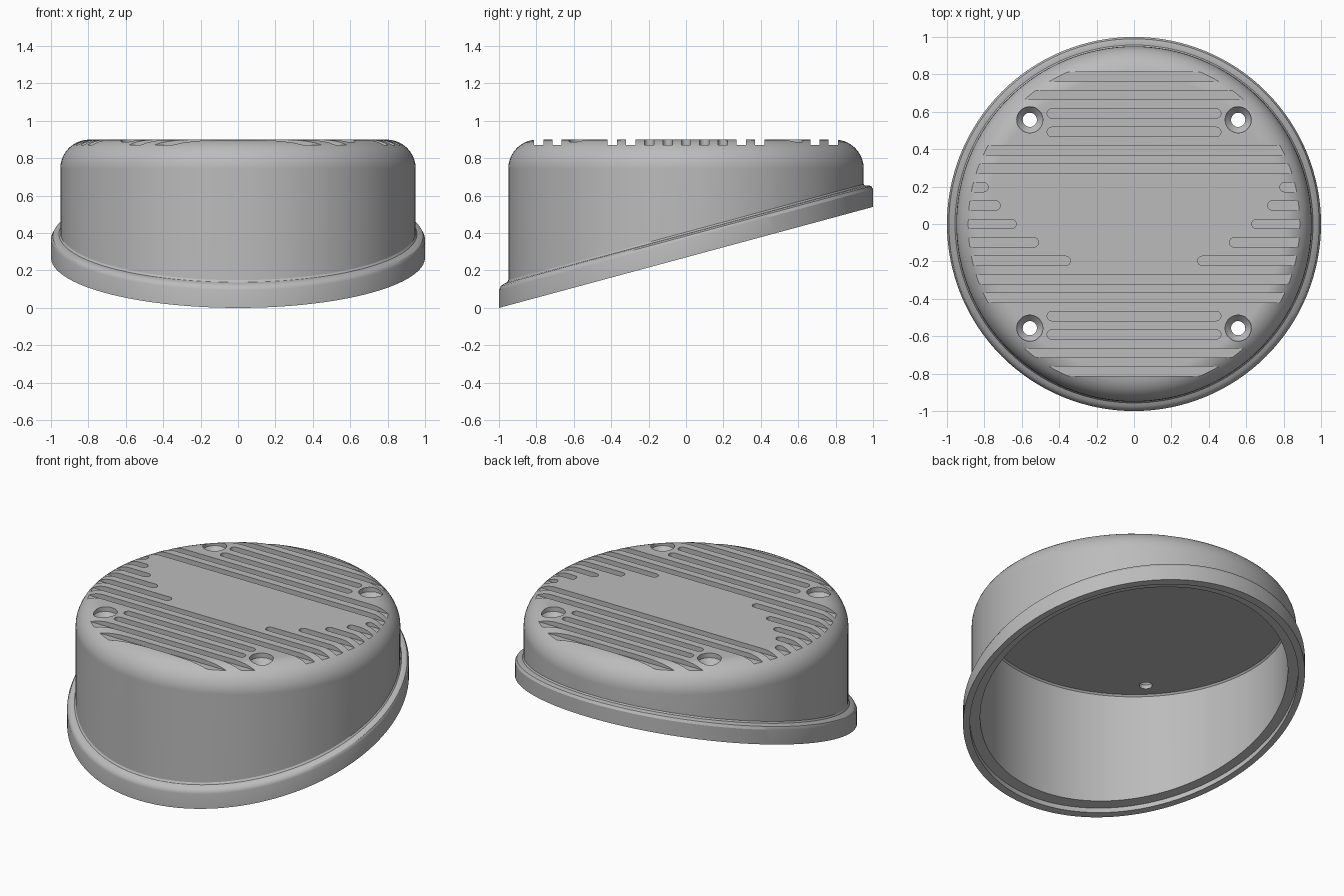
import bpy, bmesh
from math import sin, cos, pi, sqrt

if "Cube" in bpy.data.objects:
    bpy.data.objects.remove(bpy.data.objects["Cube"])

SEGMENTS = 128
SLOPE = 0.27            # tilt of the open underside
TOP = 0.9
FLOOR = 0.87            # bottom of the tread grooves
FILLET = 0.155
WALL = 0.95

grey = bpy.data.materials.new("mid grey")
grey.use_nodes = True
grey.diffuse_color = (0.5, 0.5, 0.5, 1)
grey.node_tree.nodes["Principled BSDF"].inputs["Base Color"].default_value = grey.diffuse_color


def loft(bm, rings):
    """Skin closed loops of points and cap both ends."""
    loops = [[bm.verts.new(p) for p in ring] for ring in rings]
    n = len(loops[0])
    for a, b in zip(loops, loops[1:]):
        for i in range(n):
            j = (i + 1) % n
            bm.faces.new((a[i], a[j], b[j], b[i]))
    bm.faces.new(loops[0])
    bm.faces.new(loops[-1])


def circle(r, z, cx=0, cy=0, n=SEGMENTS, slope=0):
    pts = []
    for i in range(n):
        a = 2 * pi * i / n
        pts.append((cx + r * cos(a), cy + r * sin(a), z + slope * (1 + r * sin(a))))
    return pts


def finish(bm, name):
    bmesh.ops.recalc_face_normals(bm, faces=bm.faces)
    mesh = bpy.data.meshes.new(name)
    bm.to_mesh(mesh)
    bm.free()
    mesh.materials.append(grey)
    obj = bpy.data.objects.new(name, mesh)
    bpy.context.collection.objects.link(obj)
    return obj


# Hollow cap: flat top, rounded shoulder, wall, slanted flange, inner cavity
bm = bmesh.new()
rings = []
for i in range(11):
    a = pi / 2 * (1 - i / 10)
    rings.append(circle(WALL - FILLET + FILLET * cos(a), TOP - FILLET + FILLET * sin(a)))
flange = [(0.95, 0.135), (0.957, 0.125), (0.975, 0.122), (0.99, 0.114), (1.0, 0.095),
          (1.0, 0), (0.96, 0), (0.96, 0.03), (0.9, 0.03)]
rings += [circle(r, h, slope=SLOPE) for r, h in flange]
rings += [circle(0.9, 0.8), circle(0.89, 0.81)]
loft(bm, rings)
cap = finish(bm, "slanted_cap")

# Cutters for the tread grooves and screw holes
bm = bmesh.new()


def slot(x0, x1, y, half=0.025):
    """Round-ended groove cutter between two x positions."""
    pts = []
    for end, start in ((x1 - half, -pi / 2), (x0 + half, pi / 2)):
        for i in range(9):
            a = start + pi * i / 8
            pts.append((end + half * cos(a), y + half * sin(a)))
    loft(bm, [[(x, y, z) for x, y in pts] for z in (FLOOR, TOP + 0.1)])


EDGE = 1.1
inner_end = {2: 0.78, 1: 0.715, 0: 0.63, -1: 0.51, -2: 0.34}
for row in range(-8, 9):
    y = row * 0.0985
    if row in inner_end:                # short side grooves
        slot(inner_end[row], EDGE, y)
        slot(-EDGE, -inner_end[row], y)
    elif abs(row) in (5, 6):            # closed grooves between the screw holes
        slot(-0.465, 0.465, y)
    else:                               # grooves running right across
        slot(-EDGE, EDGE, y)

for sx in (-1, 1):
    for sy in (-1, 1):
        profile = [(0.07, TOP + 0.1), (0.07, 0.87), (0.038, 0.835), (0.038, 0.7)]
        loft(bm, [circle(r, z, sx * 0.557, sy * 0.557, 32) for r, z in profile])
cutter = finish(bm, "groove_cutter")
cutter.hide_render = True

# Cut, then smooth the round surfaces while keeping edges crisp
bpy.context.view_layer.objects.active = cap
cap.select_set(True)
cut = cap.modifiers.new("grooves", "BOOLEAN")
cut.operation = "DIFFERENCE"
cut.solver = "EXACT"
cut.object = cutter
bpy.ops.object.modifier_apply(modifier=cut.name)
bpy.data.objects.remove(cutter)
bpy.ops.object.shade_smooth_by_angle(angle=pi / 6)
weighted = cap.modifiers.new("weighted_normals", "WEIGHTED_NORMAL")
weighted.keep_sharp = True
